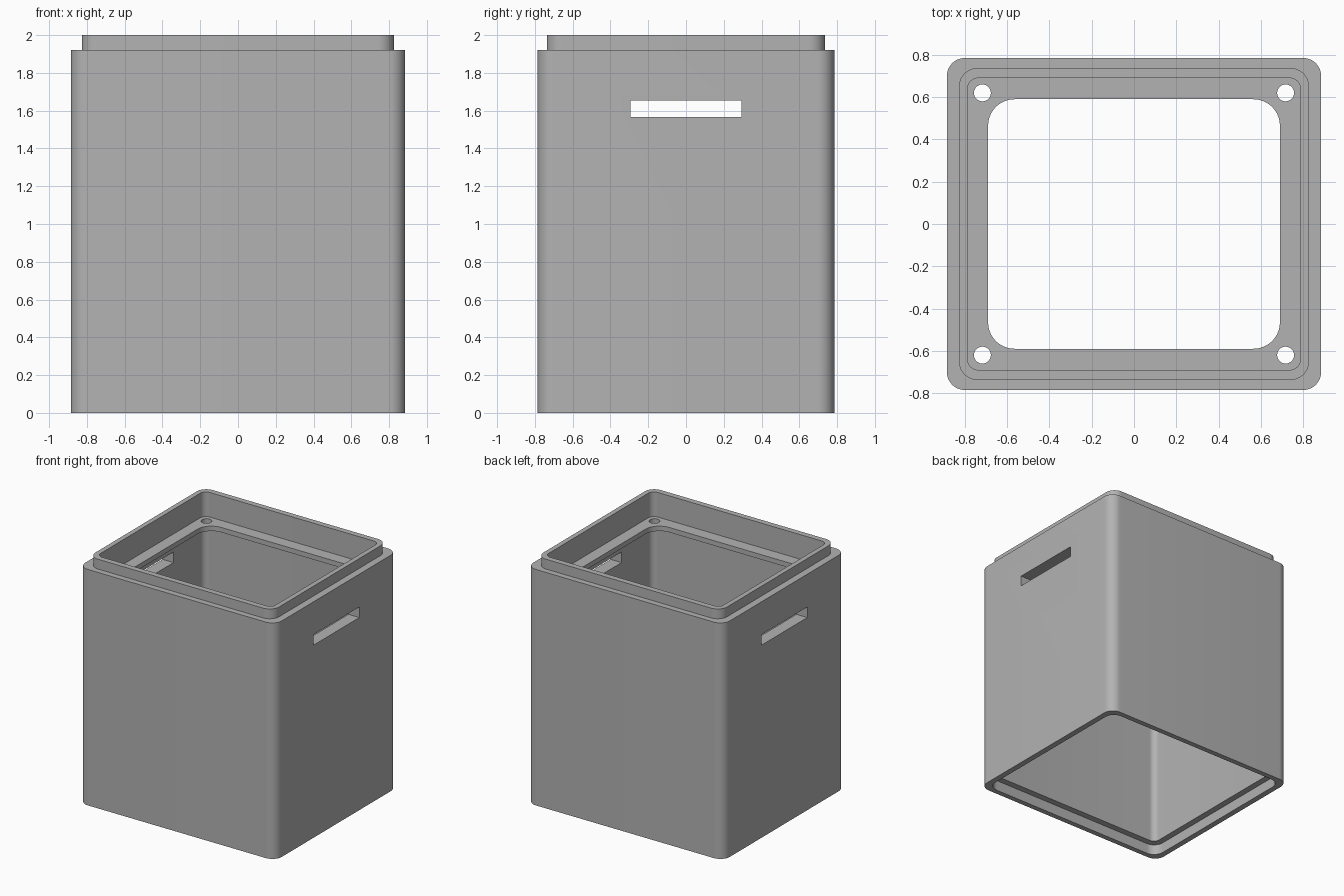
import bpy, bmesh, math
from mathutils import Vector

cube = bpy.data.objects.get("Cube")
if cube:
    bpy.data.objects.remove(cube, do_unlink=True)

# Single plain grey finish
grey = bpy.data.materials.new("plain grey")
grey.use_nodes = True
colour = (0.45, 0.45, 0.45, 1)
grey.diffuse_color = colour
grey.node_tree.nodes["Principled BSDF"].inputs["Base Color"].default_value = colour

ARC = 12  # segments per rounded corner


def rounded_loop(bm, hx, hy, r, z):
    """Ring of vertices round a rectangle with rounded corners."""
    ring = []
    for i, (sx, sy) in enumerate([(1, 1), (-1, 1), (-1, -1), (1, -1)]):
        for k in range(ARC + 1):
            a = math.pi / 2 * (i + k / ARC)
            ring.append(bm.verts.new((sx * (hx - r) + r * math.cos(a),
                                      sy * (hy - r) + r * math.sin(a), z)))
    return ring


def finish(bm, name):
    bmesh.ops.recalc_face_normals(bm, faces=bm.faces)
    mesh = bpy.data.meshes.new(name)
    bm.to_mesh(mesh)
    bm.free()
    mesh.materials.append(grey)
    obj = bpy.data.objects.new(name, mesh)
    bpy.context.collection.objects.link(obj)
    return obj


# Cross-section outlines: half width, half depth, corner radius
OUTER = (0.885, 0.785, 0.085)
LIP = (0.827, 0.737, 0.085)
INNER = (0.787, 0.69, 0.05)
OPENING = (0.69, 0.59, 0.125)
RECESS = (0.838, 0.742, 0.085)
BODY_TOP, LIP_TOP = 1.92, 2.0
FLANGE_TOP, FLANGE_BASE, RECESS_TOP = 1.8, 1.76, 0.085

# Box shell: up the outside, over the lip, round the flange, down to the recess
section = [(OUTER, 0), (OUTER, BODY_TOP), (LIP, BODY_TOP), (LIP, LIP_TOP),
           (INNER, LIP_TOP), (INNER, FLANGE_TOP), (OPENING, FLANGE_TOP),
           (OPENING, FLANGE_BASE), (INNER, FLANGE_BASE), (INNER, RECESS_TOP),
           (RECESS, RECESS_TOP), (RECESS, 0)]
bm = bmesh.new()
rings = [rounded_loop(bm, *outline, z) for outline, z in section]
for i, lower in enumerate(rings):
    upper = rings[(i + 1) % len(rings)]
    for k in range(len(lower)):
        n = (k + 1) % len(lower)
        bm.faces.new((lower[k], lower[n], upper[n], upper[k]))
box = finish(bm, "box_shell")

# Cutter: hand slots through both sides and four flange screw holes
bm = bmesh.new()
for side in (-1, 1):
    made = bmesh.ops.create_cube(bm, size=1)["verts"]
    bmesh.ops.scale(bm, verts=made, vec=(0.3, 0.59, 0.086))
    bmesh.ops.translate(bm, verts=made, vec=(side * 0.84, 0, 1.61))
    for end in (-1, 1):
        made = bmesh.ops.create_cone(bm, cap_ends=True, segments=32, radius1=0.04,
                                     radius2=0.04, depth=0.1)["verts"]
        bmesh.ops.translate(bm, verts=made,
                            vec=Vector((side * 0.717, end * 0.62, 1.78)))
cutter = finish(bm, "opening_cutter")
cutter.hide_render = True

cut = box.modifiers.new("openings", "BOOLEAN")
cut.operation, cut.solver, cut.object = "DIFFERENCE", "EXACT", cutter
bpy.ops.object.select_all(action="DESELECT")
bpy.context.view_layer.objects.active = box
box.select_set(True)
bpy.ops.object.modifier_apply(modifier=cut.name)
bpy.data.objects.remove(cutter, do_unlink=True)

# Smooth corners, crisp edges
bpy.ops.object.shade_smooth_by_angle(angle=math.radians(30))
